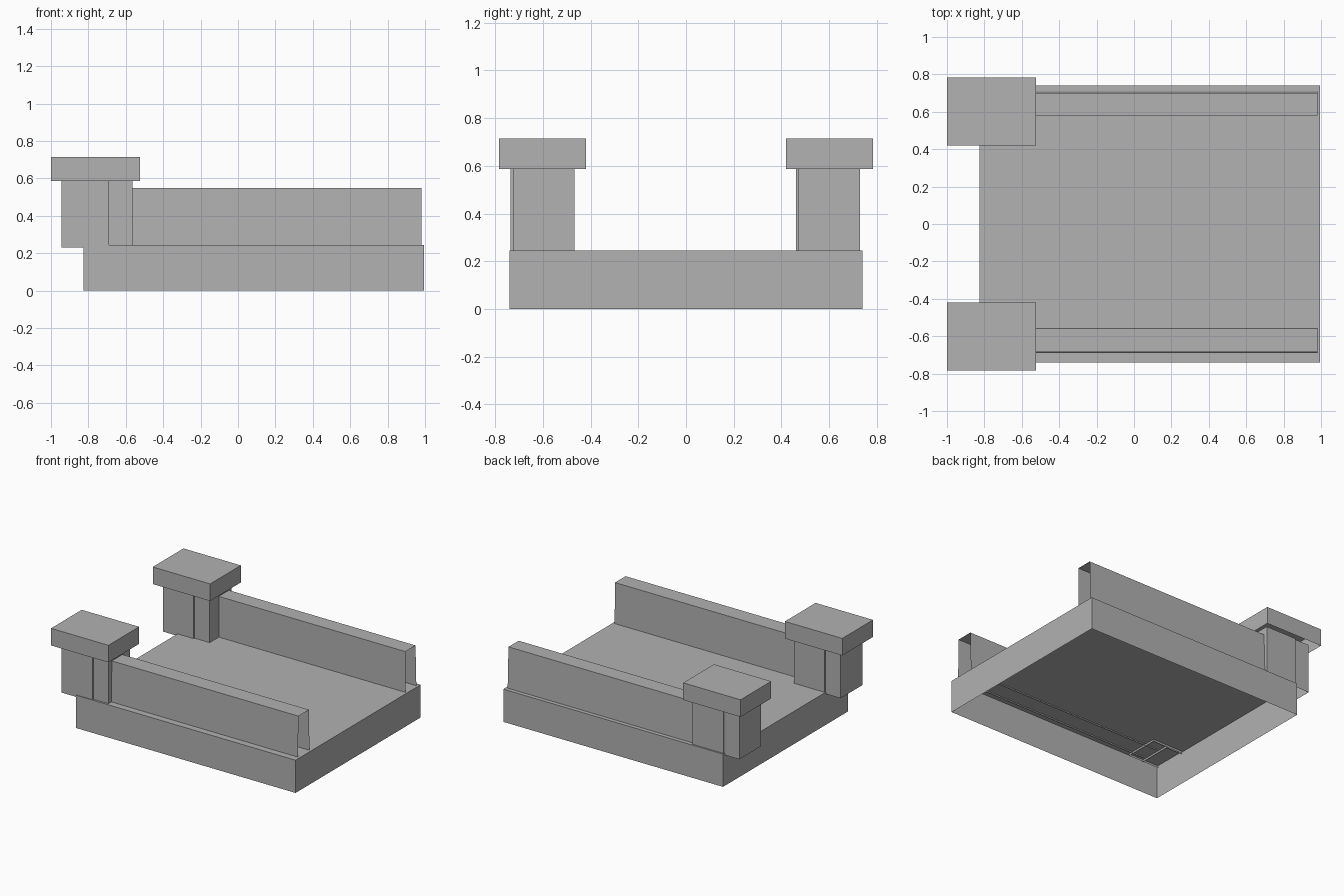
import bpy
import bmesh

cube = bpy.data.objects.get("Cube")
if cube:
    bpy.data.objects.remove(cube, do_unlink=True)

# Single stone colour
GREY = (0.445, 0.445, 0.445, 1)
stone = bpy.data.materials.new("stone_grey")
stone.use_nodes = True
stone.diffuse_color = GREY
stone.node_tree.nodes["Principled BSDF"].inputs["Base Color"].default_value = GREY


def shell(name, x, y, z, top_y=None, open_ends=False):
    """Box without a bottom; top_y narrows the top, open_ends drops the x faces."""
    bm = bmesh.new()
    bmesh.ops.create_cube(bm, size=1)
    bm.normal_update()
    drop = [f for f in bm.faces
            if f.normal.z < -0.5 or (open_ends and abs(f.normal.x) > 0.5)]
    for v in bm.verts:
        high = v.co.z > 0
        ys = top_y if high and top_y else y
        v.co = (x[v.co.x > 0], ys[v.co.y > 0], z[high])
    bmesh.ops.delete(bm, geom=drop, context="FACES")
    mesh = bpy.data.meshes.new(name)
    bm.to_mesh(mesh)
    bm.free()
    mesh.materials.append(stone)
    obj = bpy.data.objects.new(name, mesh)
    bpy.context.collection.objects.link(obj)
    return obj


# Deck slab, hollow underneath
shell("deck", (-0.825, 0.995), (-0.74, 0.74), (0, 0.245))

# Parapets: folded sheets with open ends, sunk slightly into the deck
WALL_X, WALL_Z = (-0.66, 0.98), (0.235, 0.55)
shell("front_parapet", WALL_X, (-0.69, -0.555), WALL_Z, (-0.685, -0.56), True)
shell("back_parapet", WALL_X, (0.58, 0.71), WALL_Z, (0.58, 0.70), True)

# Pillars: two overlapping blocks, slightly offset, under an overhanging cap
for side, inner, cap in (("front", -0.735, (-0.783, -0.42)),
                         ("back", 0.462, (0.42, 0.783))):
    shell(side + "_pillar_outer_block", (-0.945, -0.69),
          (inner, inner + 0.257), (0.23, 0.60))
    shell(side + "_pillar_inner_block", (-0.82, -0.565),
          (inner + 0.01, inner + 0.267), (0.23, 0.60))
    shell(side + "_pillar_cap", (-1, -0.525), cap, (0.587, 0.715))
